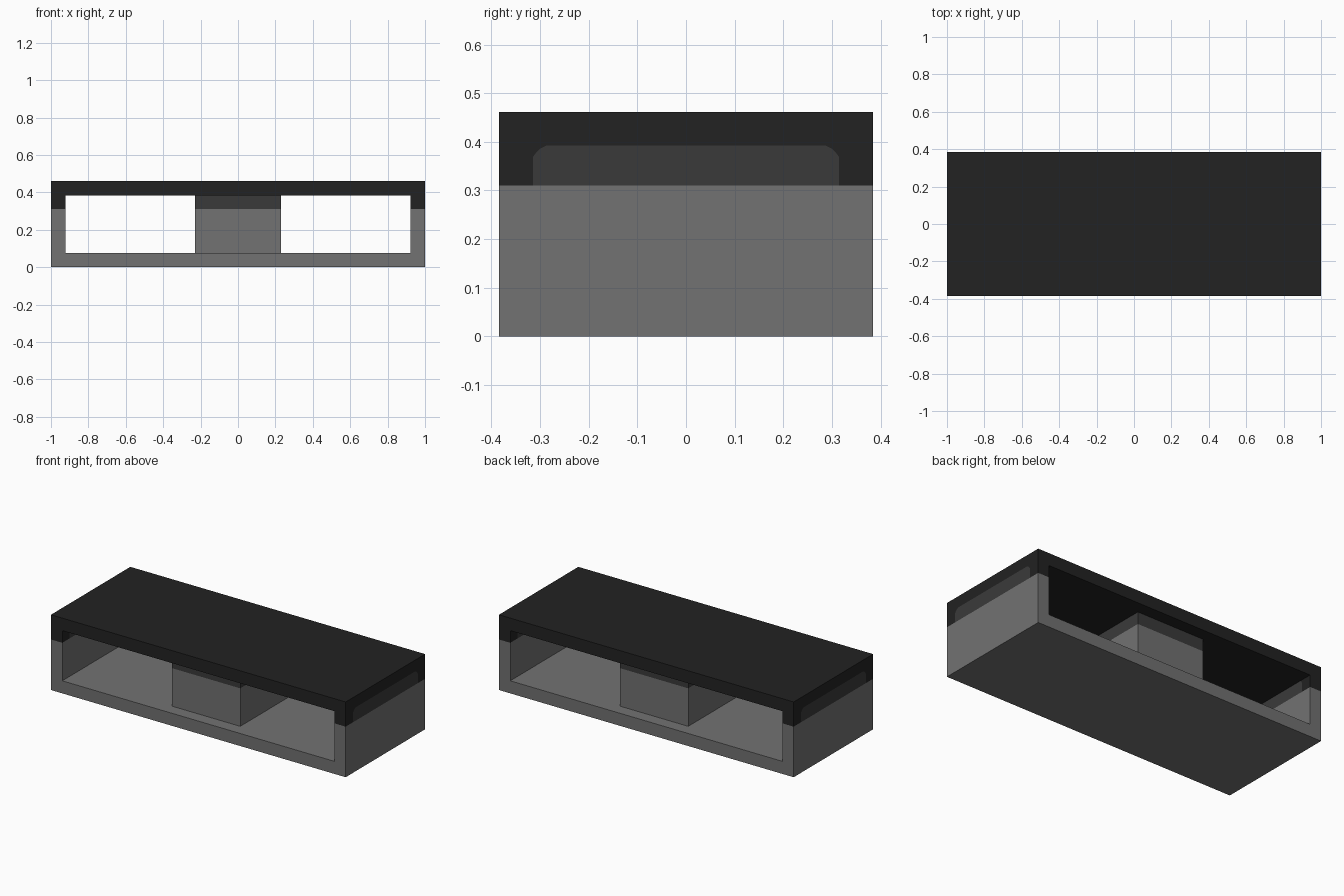
import bpy, bmesh
from mathutils import Vector

cube = bpy.data.objects.get("Cube")
if cube:
    bpy.data.objects.remove(cube, do_unlink=True)

U = 1 / 13                      # wall thickness
W, D, H = 1.0, 5 * U, 6 * U     # half width, half depth, height
SEAM = 0.31                     # height where the grey body meets the lid


def material(name, value):
    m = bpy.data.materials.new(name)
    m.use_nodes = True
    colour = (value, value, value, 1)
    m.diffuse_color = colour
    m.node_tree.nodes["Principled BSDF"].inputs["Base Color"].default_value = colour
    return m


GREY = material("mid grey", 0.168)
DARK = material("dark grey", 0.042)
BLACK = material("near black", 0.016)


def prism(name, profile, axis, lo, hi, mat):
    """Extrude a profile along x (profile is y, z) or y (profile is x, z)."""
    def point(a, z, t):
        return (t, a, z) if axis == "x" else (a, t, z)
    bm = bmesh.new()
    face = bm.faces.new([bm.verts.new(point(a, z, lo)) for a, z in profile])
    moved = bmesh.ops.extrude_face_region(bm, geom=[face])["geom"]
    step = Vector(point(0, 0, hi - lo))
    bmesh.ops.translate(bm, vec=step,
                        verts=[v for v in moved if isinstance(v, bmesh.types.BMVert)])
    bmesh.ops.recalc_face_normals(bm, faces=bm.faces)
    mesh = bpy.data.meshes.new(name)
    bm.to_mesh(mesh)
    bm.free()
    mesh.materials.append(mat)
    obj = bpy.data.objects.new(name, mesh)
    bpy.context.collection.objects.link(obj)
    return obj


def rect(half, z0, z1):
    return [(-half, z0), (half, z0), (half, z1), (-half, z1)]


# Open tray: floor and lower side walls in one U section
tray = [(-W, 0), (W, 0), (W, SEAM), (W - U, SEAM), (W - U, U),
        (-W + U, U), (-W + U, SEAM), (-W, SEAM)]
prism("tray", tray, "y", -D, D, GREY)

# Central support with its dark top band
prism("support", rect(3 * U, U, SEAM), "y", -D + U, D - U, GREY)
prism("support_band", rect(3 * U, SEAM, H - U), "y", -D + U, D - U, DARK)

# Roof slab between the two lid ends
prism("lid_roof", rect(W - U, H - U, H), "y", -D, D, BLACK)

# Lid ends: an arch around a flush panel with rounded top corners
half_arch = [(0.315, SEAM), (0.315, 0.368), (0.308, 0.378), (0.300, 0.386), (0.288, 0.392)]
panel = half_arch + [(-y, z) for y, z in reversed(half_arch)]
arch = [(-D, SEAM), (-D, H), (D, H), (D, SEAM)] + panel
for side, lo, hi in (("left", W - U, W), ("right", -W, -W + U)):
    prism(side + "_lid_end", arch, "x", lo, hi, BLACK)
    prism(side + "_end_panel", panel, "x", lo, hi, DARK)
